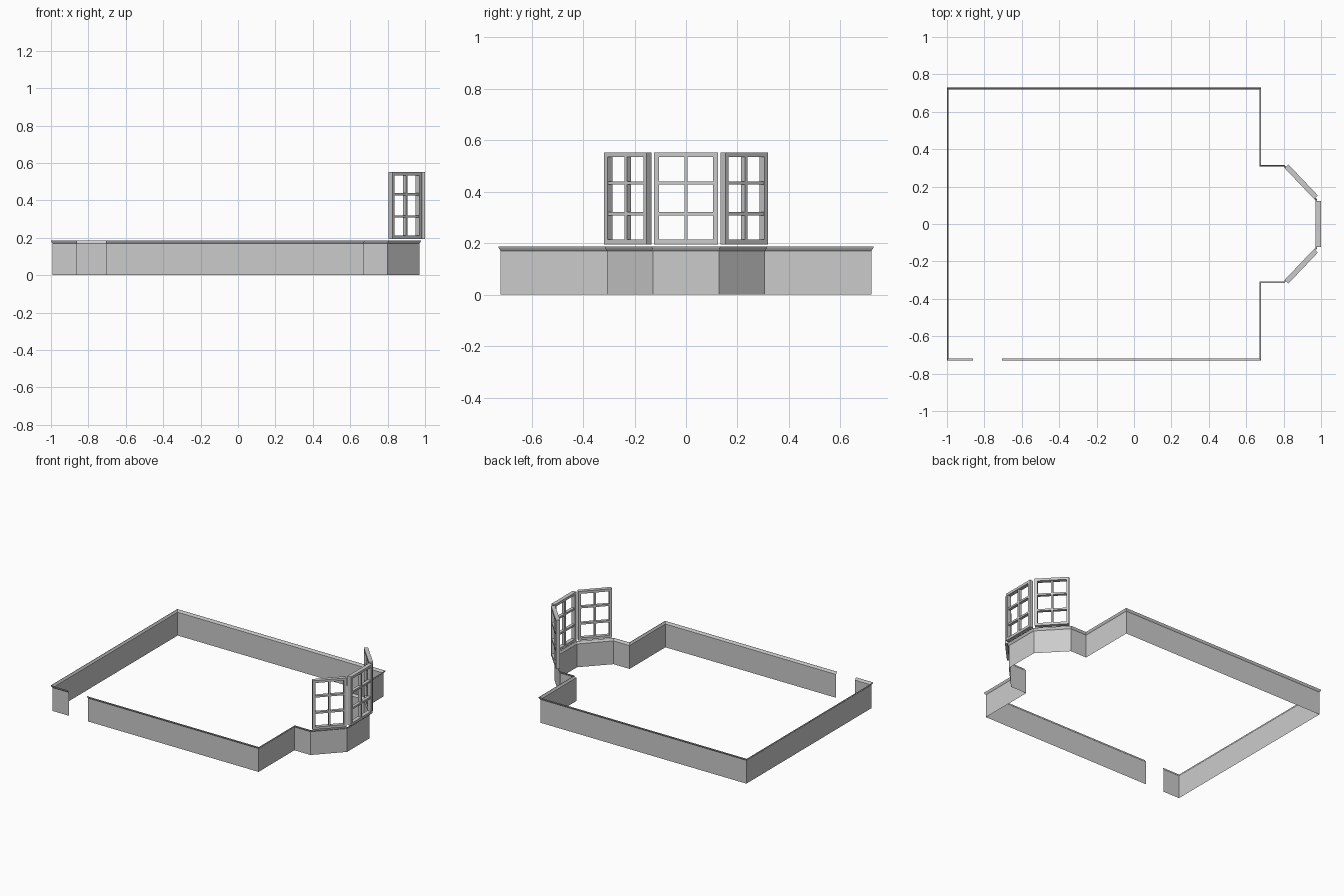
import bpy, bmesh
from math import atan2
from mathutils import Vector, Matrix

cube = bpy.data.objects.get("Cube")
if cube:
    bpy.data.objects.remove(cube, do_unlink=True)

grey = bpy.data.materials.new("plain grey")
grey.use_nodes = True
colour = (0.6, 0.6, 0.6, 1)
grey.diffuse_color = colour
grey.node_tree.nodes["Principled BSDF"].inputs["Base Color"].default_value = colour


def finish(bm, name):
    mesh = bpy.data.meshes.new(name)
    bm.to_mesh(mesh)
    bm.free()
    mesh.materials.append(grey)
    obj = bpy.data.objects.new(name, mesh)
    bpy.context.collection.objects.link(obj)
    return obj


# Wall plan, counter-clockwise from one side of the doorway to the other
half = [(0.67, 0.72), (0.67, 0.307), (0.80, 0.307), (0.97, 0.128)]
plan = [(-0.707, -0.72)] + [(x, -y) for x, y in half] + half[::-1]
plan += [(-0.991, 0.72), (-0.991, -0.72), (-0.86, -0.72)]
plan = [Vector(p) for p in plan]


def offset(points, distance):
    """Mitred outward offset of the open path."""
    result = []
    for i, p in enumerate(points):
        a = points[max(i - 1, 0):i + 2]
        dirs = [(q - o).normalized() for o, q in zip(a, a[1:])]
        normals = [Vector((d.y, -d.x)) for d in dirs]
        n = sum(normals, Vector((0, 0))).normalized()
        result.append(p + n * distance / n.dot(normals[0]))
    return result


def sweep(name, profile):
    """Thin sheet following the plan with a (distance, height) profile."""
    bm = bmesh.new()
    rows = [[bm.verts.new((p.x, p.y, z)) for p in offset(plan, d)] for d, z in profile]
    for low, high in zip(rows, rows[1:]):
        for i in range(len(plan) - 1):
            bm.faces.new((low[i], low[i + 1], high[i + 1], high[i]))
    return finish(bm, name)


sweep("low_wall", [(0, 0), (0, 0.17)])
sweep("wall_top_moulding", [(0, 0.17), (0.004, 0.175), (0.008, 0.182), (0.009, 0.187)])

# Bay windows: a deep outer frame with thinner glazing bars
BOTTOM, TOP = 0.195, 0.552
FRAME, BAR = 0.018, 0.013


def window(name, centre, direction, width):
    bm = bmesh.new()

    def box(x0, x1, z0, z1, depth):
        place = Matrix.Translation(((x0 + x1) / 2, 0, (z0 + z1) / 2))
        scale = Matrix.Diagonal((x1 - x0, depth, z1 - z0, 1))
        bmesh.ops.create_cube(bm, size=1, matrix=place @ scale)

    w = width / 2
    for side in (-1, 1):
        x = side * (w - FRAME / 2)
        box(x - FRAME / 2, x + FRAME / 2, BOTTOM, TOP, 0.028)
    for z in (BOTTOM, TOP - FRAME):
        box(FRAME - w, w - FRAME, z, z + FRAME, 0.028)
    box(-BAR / 2, BAR / 2, BOTTOM + FRAME, TOP - FRAME, 0.022)
    for k in (1, 2):
        z = BOTTOM + (TOP - BOTTOM) * k / 3
        for x0, x1 in ((FRAME - w, -BAR / 2), (BAR / 2, w - FRAME)):
            box(x0, x1, z - BAR / 2, z + BAR / 2, 0.022)
    obj = finish(bm, name)
    obj.location = (*centre, 0)
    obj.rotation_euler.z = atan2(direction[1], direction[0])


window("bay_window_middle", (0.985, 0), (0, 1), 0.247)
for side, name in ((1, "left"), (-1, "right")):
    window("bay_window_" + name, (0.894, side * 0.226), (0.17, -0.179 * side), 0.228)
